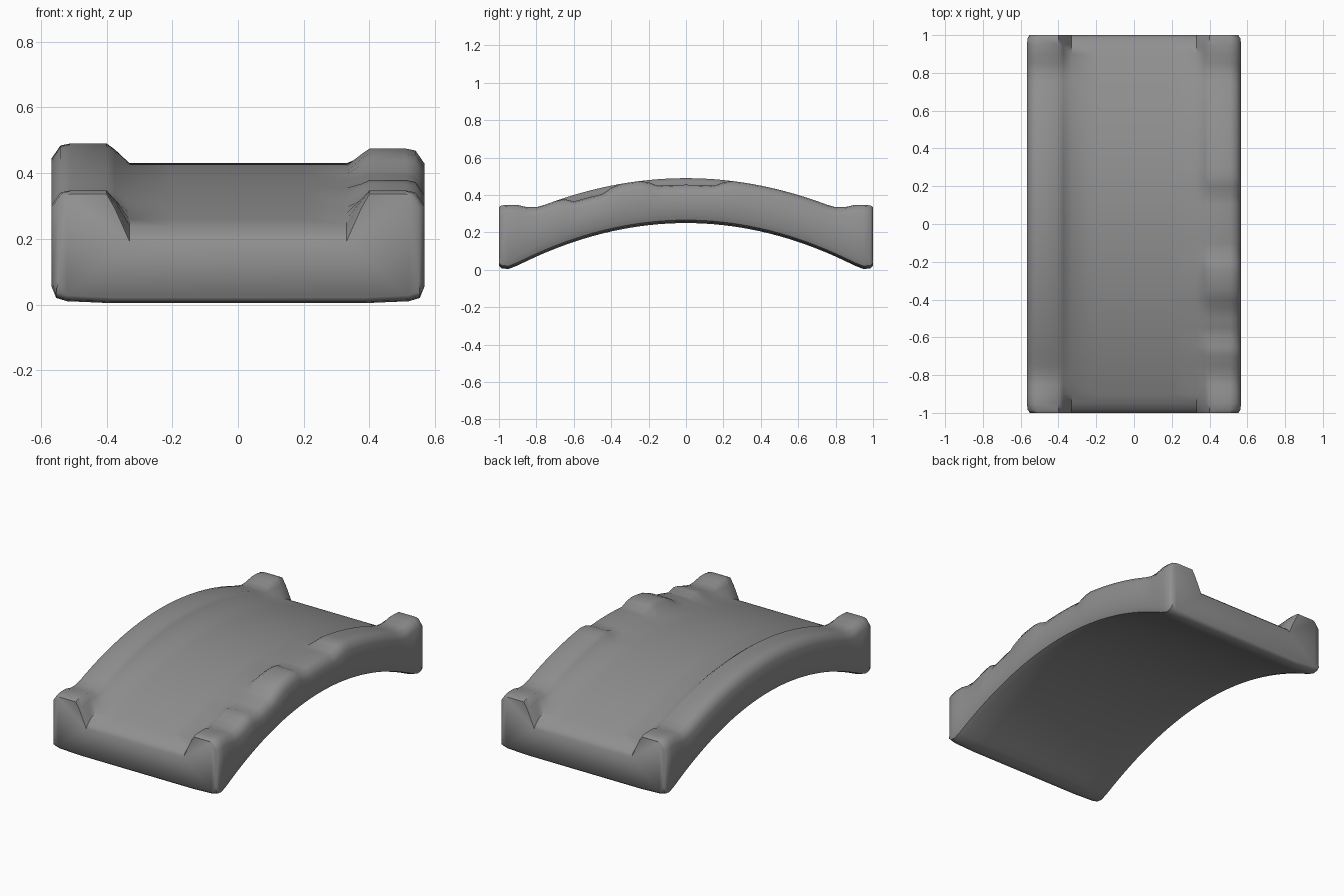
import bpy, bmesh, math

cube = bpy.data.objects.get("Cube")
if cube:
    bpy.data.objects.remove(cube, do_unlink=True)

stone = bpy.data.materials.new("grey stone")
stone.use_nodes = True
GREY = (0.28, 0.28, 0.28, 1)
stone.diffuse_color = GREY
stone.node_tree.nodes["Principled BSDF"].inputs["Base Color"].default_value = GREY


def dip(y, centre, half, depth):
    """Worn hollow with a flat bottom and short sloping ends."""
    return depth * max(0, min(1, (half - abs(y - centre)) / 0.06))


def curb_height(y, side):
    arch = 0.49 - 0.25 * y * y
    if side > 0:
        arch -= dip(y, 0, 0.22, 0.035) + dip(y, -0.52, 0.14, 0.035)
    # end posts stay level instead of following the arch
    post = 0.347 if abs(y) > 0.85 else 0.335
    return max(arch, post) if abs(y) > 0.75 else arch


def half_section(y, side, inset):
    """Outline from the underside, round the outer edge, to the deck."""
    under = max(0.004, 0.25 - 0.28 * y * y) + inset
    deck = 0.43 - 0.21 * y * y - inset
    if abs(y) > 0.97:
        deck -= 0.01
    top = curb_height(y, side) - inset * 0.6
    out = 0.567 - inset
    points = [(0.38, under), (0.52, under + 0.006), (0.553, under + 0.016),
              (out, under + 0.05), (out, top - 0.045), (out - 0.027, top - 0.006),
              (0.51, top), (0.40, top), (0.375, top - (top - deck) * 0.3),
              (0.33, deck), (0.2, deck)]
    return [(side * x, y, z) for x, z in points]


# Arched slab with curbs and end posts, lofted along its length
stations = [-1, -0.985, -0.95] + [-0.9 + 0.05 * i for i in range(37)] + [0.95, 0.985, 1]
bm = bmesh.new()
rings = []
for y in stations:
    inset = 0.018 if abs(y) == 1 else 0.004 if abs(y) > 0.98 else 0
    section = half_section(y, 1, inset) + half_section(y, -1, inset)[::-1]
    rings.append([bm.verts.new(p) for p in section])
for a, b in zip(rings, rings[1:]):
    for i in range(len(a)):
        j = (i + 1) % len(a)
        bm.faces.new((a[i], a[j], b[j], b[i]))
bm.faces.new(rings[0])
bm.faces.new(rings[-1][::-1])
bmesh.ops.recalc_face_normals(bm, faces=bm.faces)

mesh = bpy.data.meshes.new("arched_bridge")
bm.to_mesh(mesh)
bm.free()
mesh.materials.append(stone)
bridge = bpy.data.objects.new("arched_bridge", mesh)
bpy.context.collection.objects.link(bridge)
bpy.context.view_layer.objects.active = bridge
bridge.select_set(True)
bpy.ops.object.shade_smooth_by_angle(angle=math.radians(50))
